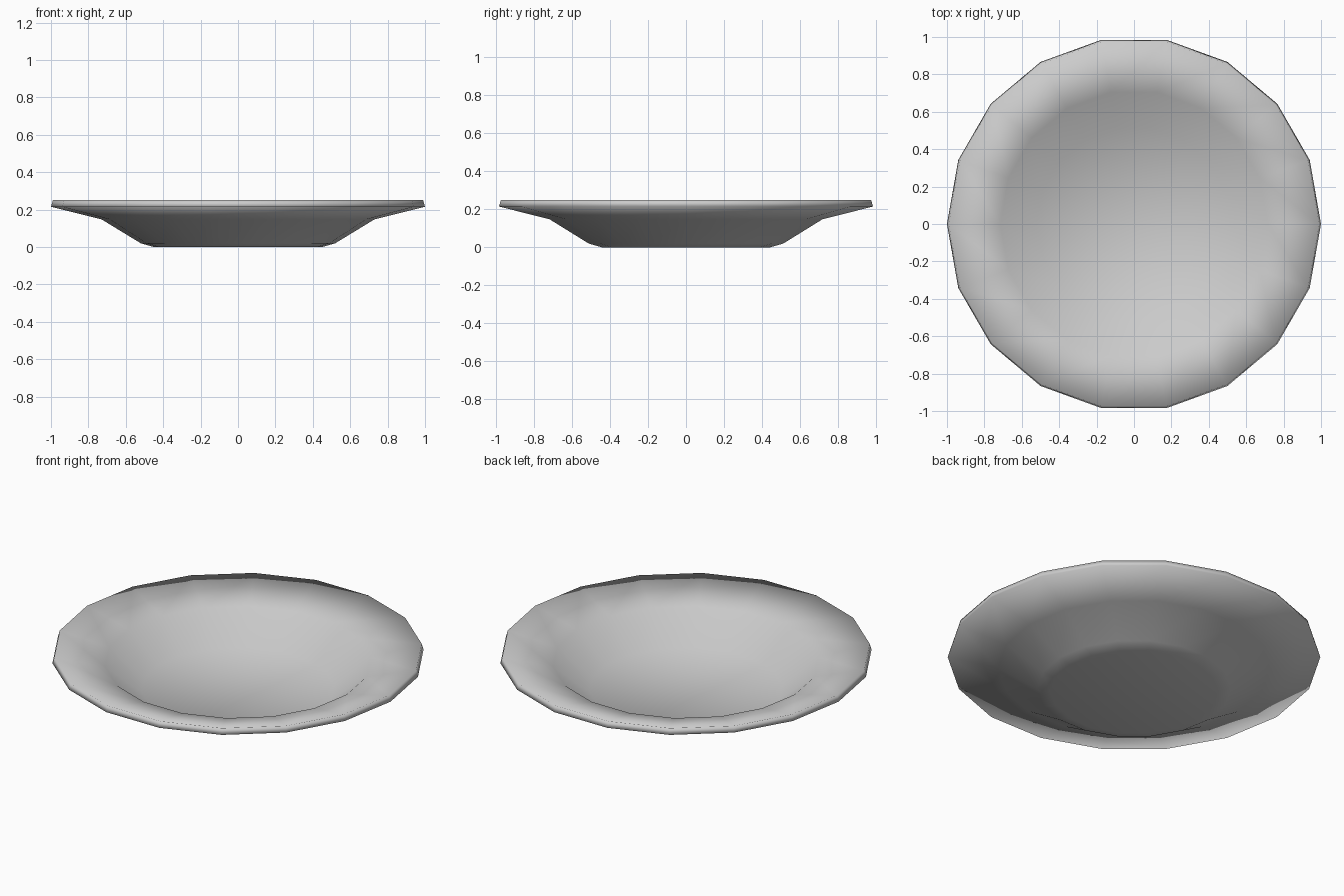
import bpy
import bmesh
import math

cube = bpy.data.objects.get("Cube")
if cube:
    bpy.data.objects.remove(cube, do_unlink=True)

SIDES = 18


def ring(bm, radius, z):
    step = 2 * math.pi / SIDES
    return [bm.verts.new((radius * math.cos(i * step), radius * math.sin(i * step), z))
            for i in range(SIDES)]


def bridge(bm, a, b):
    for i in range(SIDES):
        j = (i + 1) % SIDES
        bm.faces.new((a[i], a[j], b[j], b[i]))


bm = bmesh.new()

# Closed profile: foot, underside, rim edge, sloping rim top, well
profile = [(0.45, 0.0), (0.52, 0.02), (0.73, 0.148), (1.0, 0.215),
           (0.99, 0.25), (0.715, 0.182), (0.52, 0.025)]
rings = [ring(bm, r, z) for r, z in profile]
for lower, upper in zip(rings, rings[1:]):
    bridge(bm, lower, upper)

# Base of the foot and floor of the well
bm.faces.new(list(reversed(rings[0])))
bm.faces.new(rings[-1])

mesh = bpy.data.meshes.new("plate")
bm.to_mesh(mesh)
bm.free()
mesh.shade_smooth()

plate = bpy.data.objects.new("plate", mesh)
bpy.context.collection.objects.link(plate)

# Pale grey ceramic
ceramic = bpy.data.materials.new("pale_grey_ceramic")
ceramic.use_nodes = True
colour = (0.6, 0.6, 0.6, 1.0)
ceramic.diffuse_color = colour
ceramic.node_tree.nodes["Principled BSDF"].inputs["Base Color"].default_value = colour
mesh.materials.append(ceramic)
